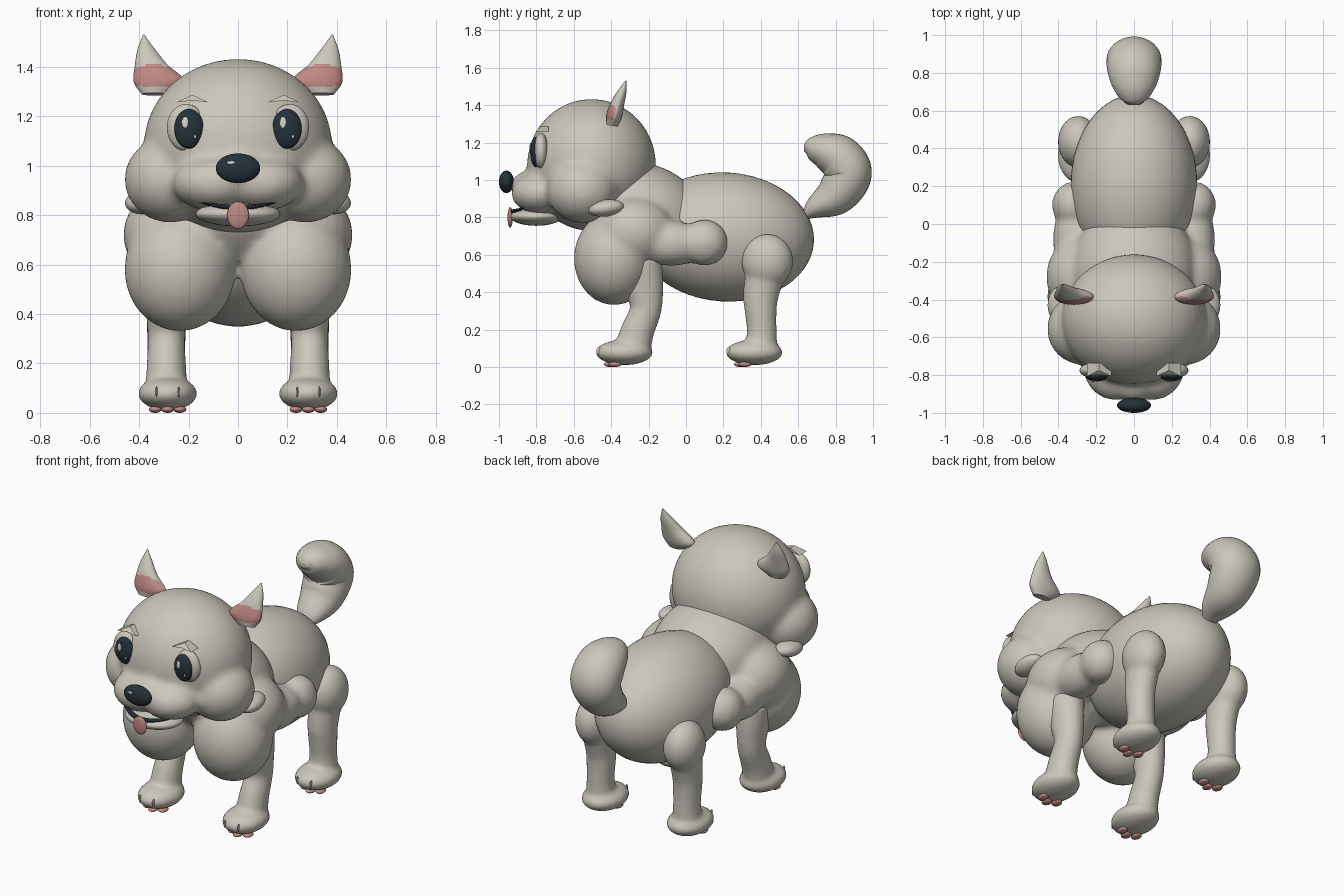
import bpy, bmesh, math
from mathutils import Vector, Matrix

if "Cube" in bpy.data.objects:
    bpy.data.objects.remove(bpy.data.objects["Cube"], do_unlink=True)


def material(name, rgb):
    m = bpy.data.materials.new(name)
    m.use_nodes = True
    m.diffuse_color = (*rgb, 1)
    m.node_tree.nodes["Principled BSDF"].inputs["Base Color"].default_value = (*rgb, 1)
    return m


FUR = material("warm_grey_fur", (0.60, 0.57, 0.50))
PINK = material("soft_pink", (0.52, 0.25, 0.23))
DARK = material("dark_slate", (0.018, 0.032, 0.042))
SHINE = material("eye_shine", (0.70, 0.68, 0.62))


def ball(bm, centre, radii, tilt=0):
    """Ellipsoid, optionally tilted about the x axis."""
    mat = Matrix.Translation(centre) @ Matrix.Rotation(tilt, 4, "X") @ Matrix.Diagonal((*radii, 1))
    bmesh.ops.create_uvsphere(bm, u_segments=40, v_segments=24, radius=1, matrix=mat)


def tube(bm, points, steps=8, sides=32):
    """Smooth loft through rings given as x, y, z, side radius, depth radius."""
    p = [Vector(q) for q in points]
    p = [2 * p[0] - p[1]] + p + [2 * p[-1] - p[-2]]
    path = []
    for a, b, c, d in zip(p, p[1:], p[2:], p[3:]):
        for i in range(steps):
            t = i / steps
            path.append(0.5 * (2 * b + (c - a) * t + (2 * a - 5 * b + 4 * c - d) * t * t
                               + (3 * b - a - 3 * c + d) * t ** 3))
    path.append(p[-2])
    rings = []
    for i, q in enumerate(path):
        run = path[min(i + 1, len(path) - 1)] - path[max(i - 1, 0)]
        depth = Vector((0, -run[2], run[1])).normalized()
        ring = []
        for k in range(sides):
            a = math.tau * k / sides
            ring.append(bm.verts.new(Vector(q[:3]) + Vector((q[3] * math.cos(a), 0, 0))
                                     + depth * q[4] * math.sin(a)))
        rings.append(ring)
    for r, s in zip(rings, rings[1:]):
        for k in range(sides):
            n = (k + 1) % sides
            bm.faces.new((r[k], r[n], s[n], s[k]))
    bm.faces.new(rings[0][::-1])
    bm.faces.new(rings[-1])


def finish(bm, name, mat, blend=0, smoothing=8):
    """Make the object; blend is the voxel size used to fuse its shapes."""
    bmesh.ops.recalc_face_normals(bm, faces=bm.faces)
    for f in bm.faces:
        f.smooth = len(f.verts) < 5
    me = bpy.data.meshes.new(name)
    bm.to_mesh(me)
    bm.free()
    ob = bpy.data.objects.new(name, me)
    bpy.context.collection.objects.link(ob)
    me.materials.append(mat)
    if blend:
        r = ob.modifiers.new("fuse", "REMESH")
        r.mode, r.voxel_size, r.use_smooth_shade = "VOXEL", blend, True
        s = ob.modifiers.new("soften", "SMOOTH")
        s.factor, s.iterations = 0.5, smoothing
    return ob


def part(name, mat, *balls, **kw):
    bm = bmesh.new()
    for b in balls:
        ball(bm, *b)
    return finish(bm, name, mat, **kw)


def pair(x, y, z, radii):
    return [((s * x, y, z), radii) for s in (1, -1)]


# Torso
part("torso", FUR, ((0, 0.21, 0.695), (0.335, 0.475, 0.345), -0.06))

# Neck, chest lobes and shoulders fused together
part("chest", FUR,
     ((0, -0.24, 0.82), (0.33, 0.36, 0.27), -0.3),
     *pair(0.235, -0.385, 0.58, (0.225, 0.215, 0.25)),
     *pair(0.27, -0.28, 0.72, (0.195, 0.22, 0.19)),
     *pair(0.31, -0.08, 0.66, (0.12, 0.2, 0.12)),
     *pair(0.32, 0.1, 0.665, (0.115, 0.125, 0.125)),
     blend=0.018, smoothing=10)

# Head: cranium, cheeks and muzzle
part("head", FUR,
     ((0, -0.505, 1.08), (0.382, 0.345, 0.353)),
     *pair(0.275, -0.555, 0.945, (0.185, 0.19, 0.175)),
     *pair(0.09, -0.77, 0.93, (0.175, 0.165, 0.115)),
     ((0, -0.78, 0.97), (0.14, 0.16, 0.09)),
     blend=0.018, smoothing=10)
part("lower_jaw", FUR, ((0, -0.8, 0.805), (0.172, 0.14, 0.05)))
part("nose", DARK, ((0, -0.96, 0.99), (0.09, 0.04, 0.06)))
part("nose_shine", SHINE, ((-0.025, -0.993, 1.012), (0.02, 0.004, 0.007)))
part("tongue", PINK, ((0, -0.94, 0.8), (0.044, 0.014, 0.055)))

# Smiling mouth line
bm = bmesh.new()
for i in range(25):
    x = -0.145 + 0.29 * i / 24
    ball(bm, (x, -0.925 + 3 * x * x, 0.832 + 0.9 * x * x), (0.014, 0.016, 0.011 - 0.4 * x * x))
finish(bm, "mouth_line", DARK)

# Tail curling up and forward
bm = bmesh.new()
tube(bm, [(0, 0.63, 0.80, 0.03, 0.015), (0, 0.69, 0.85, 0.085, 0.06),
          (0, 0.80, 0.92, 0.125, 0.11), (0, 0.868, 1.03, 0.145, 0.125),
          (0, 0.82, 1.115, 0.142, 0.125), (0, 0.74, 1.155, 0.12, 0.098),
          (0, 0.665, 1.17, 0.075, 0.06), (0, 0.63, 1.17, 0.02, 0.015)])
finish(bm, "tail", FUR)

LEGS = {
    "front": (0.285, -0.33, [(-0.24, 0.58, 0.10, 0.11), (-0.225, 0.43, 0.085, 0.105),
                             (-0.215, 0.31, 0.075, 0.085), (-0.26, 0.19, 0.08, 0.09),
                             (-0.29, 0.08, 0.085, 0.10)]),
    "hind": (0.285, 0.365, [(0.43, 0.54, 0.09, 0.11), (0.4, 0.38, 0.08, 0.095),
                            (0.4, 0.29, 0.078, 0.085), (0.405, 0.19, 0.075, 0.08),
                            (0.4, 0.08, 0.085, 0.09)]),
}

for side, s in (("left", 1), ("right", -1)):
    # Legs with paws, toe creases and pads
    for end, (x, fy, rings) in LEGS.items():
        bm = bmesh.new()
        tube(bm, [(s * 0.29, *r) for r in rings])
        ball(bm, (s * x, fy, 0.078), (0.12, 0.153, 0.068))
        if end == "hind":
            ball(bm, (s * 0.295, 0.435, 0.565), (0.108, 0.138, 0.147))
        finish(bm, f"{side}_{end}_leg", FUR, blend=0.014, smoothing=6)
        part(f"{side}_{end}_toe_creases", FUR,
             *[((s * x + d, fy - 0.137, 0.085), (0.004, 0.012, 0.022)) for d in (-0.045, 0.045)])
        part(f"{side}_{end}_toe_pads", PINK,
             *[((s * x + d, fy - 0.05 - e, 0.014), (0.026, 0.034, 0.014))
               for d, e in ((-0.05, 0), (0, 0.025), (0.05, 0))])

    # Ear with a pink inner patch on its front
    bm = bmesh.new()
    tube(bm, [(s * x, y, z, rx, ry) for x, y, z, rx, ry in (
        (0.335, -0.395, 1.29, 0.055, 0.03), (0.318, -0.385, 1.34, 0.104, 0.042),
        (0.352, -0.365, 1.41, 0.065, 0.036), (0.371, -0.342, 1.47, 0.036, 0.024),
        (0.382, -0.322, 1.53, 0.003, 0.003))])
    ear = finish(bm, f"{side}_ear", FUR)
    ear.data.materials.append(PINK)
    for f in ear.data.polygons:
        c = f.center
        top = 1.41 - 3 * (abs(c.x) - 0.34) ** 2
        if f.normal.y < -0.15 and 1.322 < c.z < top:
            f.material_index = 1

    # Eye: socket, pupil and highlights
    part(f"{side}_eye_socket", FUR, ((s * 0.21, -0.775, 1.155), (0.078, 0.04, 0.095)))
    part(f"{side}_pupil", DARK, ((s * 0.198, -0.803, 1.15), (0.06, 0.03, 0.08)))
    part(f"{side}_eye_shine", SHINE,
         ((s * 0.198 - 0.016, -0.832, 1.176), (0.013, 0.004, 0.023)),
         ((s * 0.198 + 0.024, -0.828, 1.118), (0.005, 0.004, 0.007)))

    # Brow: thin peaked wedge
    bm = bmesh.new()
    outline = [(0.12, 1.257), (0.185, 1.287), (0.248, 1.257), (0.185, 1.264)]
    front = [bm.verts.new((s * x, -0.805 + (z - 1.257), z)) for x, z in outline]
    back = [bm.verts.new((s * x, -0.735, z)) for x, z in outline]
    bm.faces.new(front)
    bm.faces.new(back[::-1])
    for i in range(4):
        j = (i + 1) % 4
        bm.faces.new((front[i], back[i], back[j], front[j]))
    brow = finish(bm, f"{side}_brow", FUR)
    for f in brow.data.polygons:
        f.use_smooth = False

    # Small fur tuft under the cheek
    part(f"{side}_cheek_tuft", FUR, ((s * 0.39, -0.43, 0.85), (0.067, 0.098, 0.045), 0.12))
